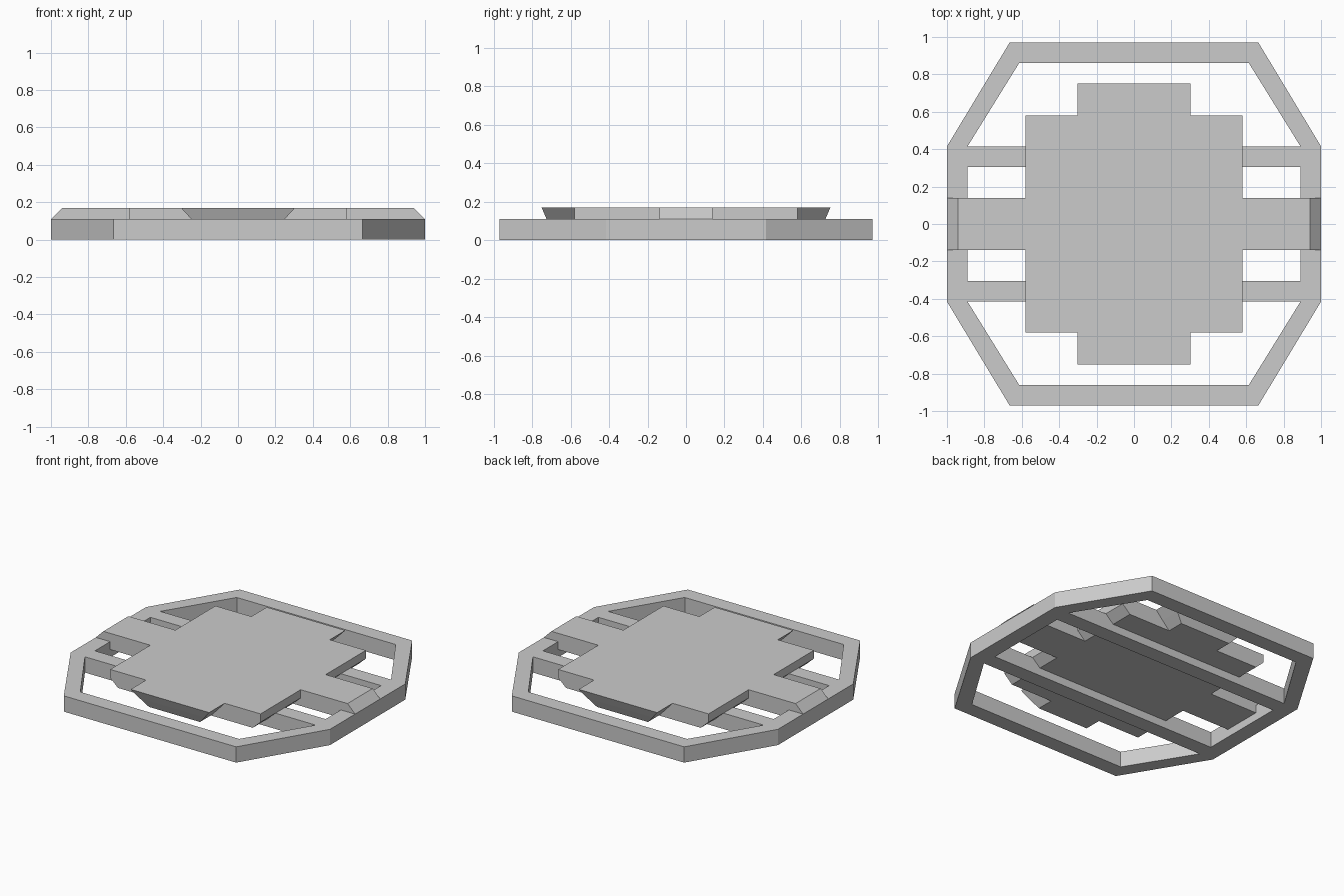
import bpy
import bmesh

if "Cube" in bpy.data.objects:
    bpy.data.objects.remove(bpy.data.objects["Cube"])

FRAME_TOP, PLATE_TOP, PLATE_LOW = 0.11, 0.168, 0.055


def mirrored(quarter):
    """Closed outline from points of the +x +y quarter, listed from the x axis to the y axis."""
    q2 = [(-x, y) for x, y in reversed(quarter)]
    half = quarter + q2
    return half + [(-x, -y) for x, y in half]


def add_object(name, mesh):
    ob = bpy.data.objects.new(name, mesh)
    bpy.context.collection.objects.link(ob)
    return ob


def pierced_slab(name, outlines, height):
    """Flat slab from an outer outline followed by hole outlines."""
    curve = bpy.data.curves.new(name, 'CURVE')
    curve.dimensions = '2D'
    curve.fill_mode = 'BOTH'
    curve.extrude = height / 2
    for pts in outlines:
        s = curve.splines.new('POLY')
        s.points.add(len(pts) - 1)
        for p, (x, y) in zip(s.points, pts):
            p.co = (x, y, 0, 1)
        s.use_cyclic_u = True
    temp = bpy.data.objects.new(name + "_outline", curve)
    bpy.context.collection.objects.link(temp)
    bpy.context.view_layer.update()
    deps = bpy.context.evaluated_depsgraph_get()
    mesh = bpy.data.meshes.new_from_object(temp.evaluated_get(deps))
    bpy.data.objects.remove(temp)
    bm = bmesh.new()
    bm.from_mesh(mesh)
    bmesh.ops.remove_doubles(bm, verts=bm.verts, dist=1e-4)
    bmesh.ops.translate(bm, verts=bm.verts, vec=(0, 0, height / 2))
    bmesh.ops.recalc_face_normals(bm, faces=bm.faces)
    bm.to_mesh(mesh)
    bm.free()
    mesh.shade_flat()
    return add_object(name, mesh)


def loft(name, layers):
    """Solid through matching outlines, given bottom to top as (z, outline)."""
    bm = bmesh.new()
    rings = [[bm.verts.new((x, y, z)) for x, y in pts] for z, pts in layers]
    bm.faces.new(rings[0][::-1])
    bm.faces.new(rings[-1])
    n = len(rings[0])
    for a, b in zip(rings, rings[1:]):
        for i in range(n):
            j = (i + 1) % n
            bm.faces.new((a[i], a[j], b[j], b[i]))
    bmesh.ops.recalc_face_normals(bm, faces=bm.faces)
    mesh = bpy.data.meshes.new(name)
    bm.to_mesh(mesh)
    bm.free()
    return add_object(name, mesh)


# Octagonal frame with two cross bars, leaving three openings
outer = mirrored([(1.0, 0.415), (0.665, 0.97)])
middle = mirrored([(0.89, 0.306)])
ends = [[(0.89, s * 0.415), (0.613, s * 0.862), (-0.613, s * 0.862), (-0.89, s * 0.415)]
        for s in (1, -1)]
pierced_slab("frame", [outer, middle] + ends, FRAME_TOP)


# Cross-shaped plate: arms slope in at the tips, end tabs and body are undercut
def cross(arm, body, tab_x, tab_y):
    return mirrored([(arm, 0.138), (body, 0.138), (body, 0.58), (tab_x, 0.58), (tab_x, tab_y)])


loft("top_plate", [(PLATE_LOW, cross(0.94, 0.52, 0.197, 0.70)),
                   (FRAME_TOP, cross(1.0, 0.58, 0.25, 0.725)),
                   (PLATE_TOP, cross(0.942, 0.58, 0.303, 0.75))])
